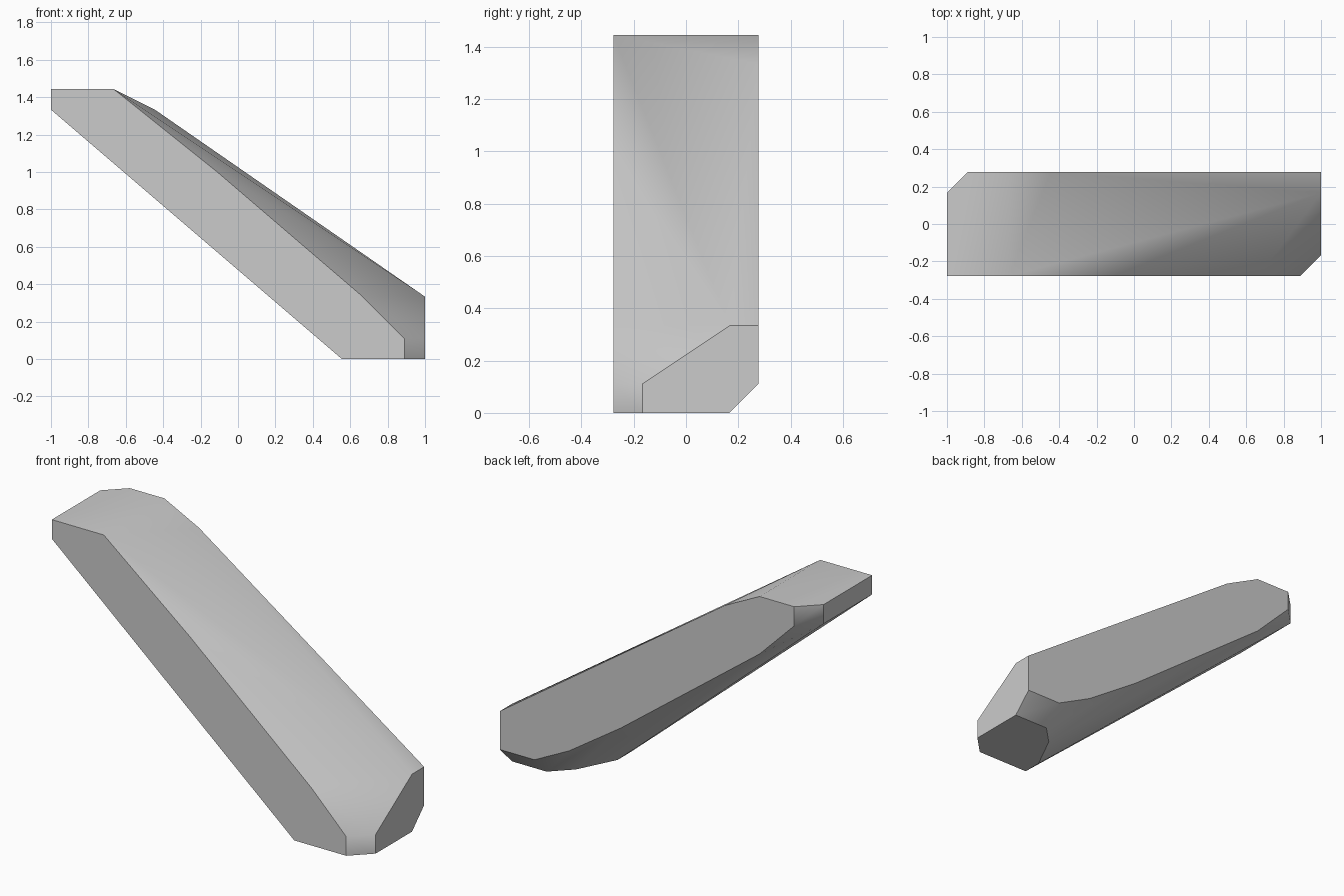
import bpy
import bmesh
import math
from mathutils import Vector

default_cube = bpy.data.objects.get("Cube")
if default_cube:
    bpy.data.objects.remove(default_cube, do_unlink=True)

# The beam sits on a grid of whole steps, 18 long, 5 deep and 13 high
LENGTH, DEPTH, HEIGHT = 18, 5, 13
STEP = 2 / LENGTH


def make_material(name, colour):
    material = bpy.data.materials.new(name)
    material.use_nodes = True
    material.diffuse_color = colour
    shader = material.node_tree.nodes["Principled BSDF"]
    shader.inputs["Base Color"].default_value = colour
    return material


# Outlines of the flat faces that bound the beam
front_outline = [(0, 12), (0, 13), (3, 13), (8, 9), (15, 3), (17, 1), (17, 0), (14, 0)]
back_outline = [(18, 3), (18, 1), (16, 1), (14, 2), (11, 4), (3, 10),
                (1, 12), (1, 13), (3, 13), (5, 12)]
foot_outline = [(14, 0), (17, 0), (18, 1), (18, 4), (16, 4), (15, 3), (14, 1)]
lower_end_outline = [(1, 0), (1, 1), (4, 3), (5, 3), (5, 1), (4, 0)]
upper_end_outline = [(0, 12), (0, 13), (4, 13), (4, 12)]

corners = set()
corners.update((x, 0, z) for x, z in front_outline)
corners.update((x, DEPTH, z) for x, z in back_outline)
corners.update((x, y, 0) for x, y in foot_outline)
corners.update((LENGTH, y, z) for y, z in lower_end_outline)
corners.update((0, y, z) for y, z in upper_end_outline)

# Stretch one convex skin over all the outlines
bm = bmesh.new()
origin = Vector((LENGTH / 2, DEPTH / 2, 0))
for corner in sorted(corners):
    bm.verts.new((Vector(corner) - origin) * STEP)
hull = bmesh.ops.convex_hull(bm, input=bm.verts[:], use_existing_faces=False)
unused = [v for v in bm.verts if not v.link_faces]
bmesh.ops.delete(bm, geom=unused, context="VERTS")
bmesh.ops.dissolve_limit(bm, angle_limit=math.radians(0.5),
                         verts=bm.verts[:], edges=bm.edges[:])
bmesh.ops.recalc_face_normals(bm, faces=bm.faces[:])

mesh = bpy.data.meshes.new("sloping_beam")
bm.to_mesh(mesh)
bm.free()
beam = bpy.data.objects.new("sloping_beam", mesh)
bpy.context.collection.objects.link(beam)
mesh.materials.append(make_material("plain grey", (0.6, 0.6, 0.6, 1)))

# Soft shading over the rounded top and underside, crisp flat faces
bpy.ops.object.select_all(action="DESELECT")
beam.select_set(True)
bpy.context.view_layer.objects.active = beam
bpy.ops.object.shade_smooth_by_angle(angle=math.radians(40))
